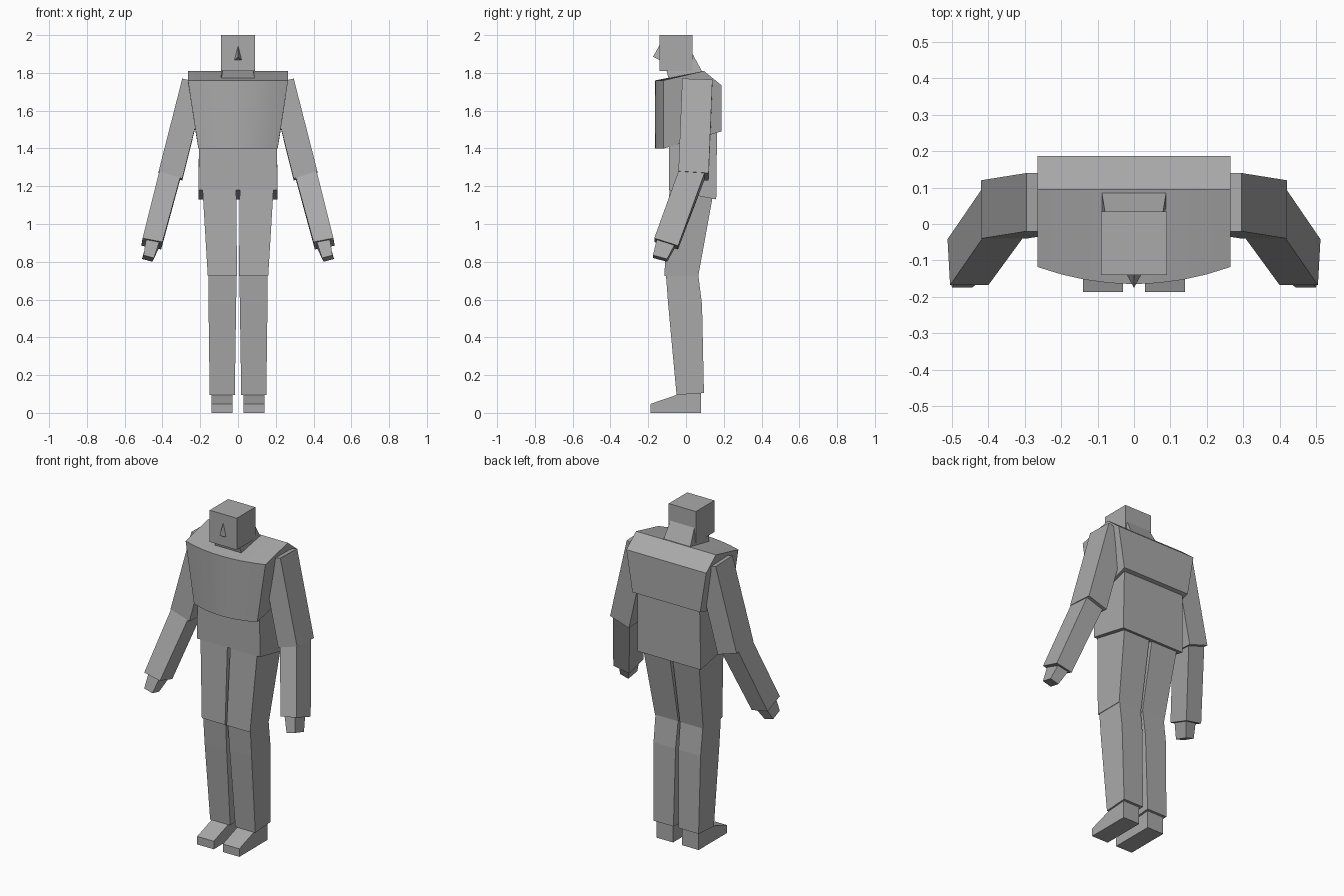
import bpy
import bmesh

cube = bpy.data.objects.get("Cube")
if cube:
    bpy.data.objects.remove(cube, do_unlink=True)

# The one colour
grey = bpy.data.materials.new("plain grey")
grey.use_nodes = True
shade = (0.4, 0.4, 0.4, 1)
grey.diffuse_color = shade
grey.node_tree.nodes["Principled BSDF"].inputs["Base Color"].default_value = shade


def loft(name, sections):
    """Skin a solid through a list of closed sections of equal point count."""
    bm = bmesh.new()
    rings = [[bm.verts.new(point) for point in section] for section in sections]
    count = len(rings[0])
    for low, high in zip(rings, rings[1:]):
        for i in range(count):
            j = (i + 1) % count
            bm.faces.new((low[i], low[j], high[j], high[i]))
    bm.faces.new(rings[0])
    bm.faces.new(rings[-1])
    bmesh.ops.recalc_face_normals(bm, faces=bm.faces)
    mesh = bpy.data.meshes.new(name)
    bm.to_mesh(mesh)
    bm.free()
    mesh.materials.append(grey)
    part = bpy.data.objects.new(name, mesh)
    bpy.context.collection.objects.link(part)
    return part


def quad(outer, inner, front, back, z_front, z_back, tilt=0, splay=0):
    """Four-cornered section; tilt lowers the inner side, splay shifts the back."""
    return [(outer, front, z_front), (inner, front, z_front - tilt),
            (inner + splay, back, z_back - tilt), (outer + splay, back, z_back)]


def centred(half, front, back, z_front, z_back):
    return quad(half, -half, front, back, z_front, z_back)


def pair(name, sections):
    """Build the part for both sides of the body."""
    for side, sign in (("left", 1), ("right", -1)):
        loft(side + "_" + name,
             [[(sign * x, y, z) for x, y, z in section] for section in sections])


# Head and neck
loft("head", [centred(.09, -.14, .035, 1.81, 1.81),
              centred(.09, -.14, .035, 2, 2)])
loft("neck", [centred(.09, -.09, .095, 1.76, 1.79),
              centred(.08, -.105, .035, 1.82, 1.9)])

# Nose: a wedge rising to a point at the brow
loft("nose", [[(-.022, -.135, 1.865), (.022, -.135, 1.865), (0, -.175, 1.885)],
              [(-.001, -.135, 1.945), (.001, -.135, 1.945), (0, -.141, 1.945)]])

# Chest: side profile swept across the body, with a bowed front
columns = []
steps = 8
for i in range(steps + 1):
    u = 2 * i / steps - 1
    front = -.165 + .047 * u * u
    columns.append([(.21 * u, front, 1.4), (.265 * u, front, 1.76),
                    (.265 * u, .095, 1.81), (.265 * u, .187, 1.735),
                    (.225 * u, .187, 1.49)])
chest = loft("chest", columns)
bpy.ops.object.select_all(action="DESELECT")
chest.select_set(True)
bpy.context.view_layer.objects.active = chest
bpy.ops.object.shade_smooth_by_angle()

# Abdomen, hanging lower at the back
loft("abdomen", [centred(.21, -.09, .16, 1.18, 1.13),
                 centred(.205, -.09, .165, 1.45, 1.55)])

# Arms
pair("upper_arm", [quad(.295, .17, -.02, .14, 1.77, 1.765, tilt=.03),
                   quad(.42, .295, -.04, .12, 1.28, 1.27, tilt=.04)])
pair("forearm", [quad(.415, .305, -.038, .1, 1.285, 1.275, tilt=.035),
                 quad(.505, .4, -.168, -.042, .925, .885, tilt=.02, splay=.007)])
pair("hand", [quad(.485, .415, -.152, -.055, .93, .9, tilt=.02),
              quad(.5, .445, -.175, -.1, .835, .815, tilt=.015, splay=.008)])

# Legs
pair("thigh", [quad(.19, .01, -.085, .155, 1.22, 1.22),
               quad(.16, .005, -.115, .065, .725, .725)])
pair("shin", [quad(.157, .007, -.107, .064, .74, .74),
              quad(.156, .01, -.094, .085, .57, .57),
              quad(.15, .017, -.05, .095, .095, .105)])

# Feet: side profile with a sloping top
profile = [(-.187, 0), (.08, 0), (.08, .12), (0, .12), (-.05, .095), (-.187, .048)]
pair("foot", [[(x, y, z) for y, z in profile] for x in (.03, .14)])
